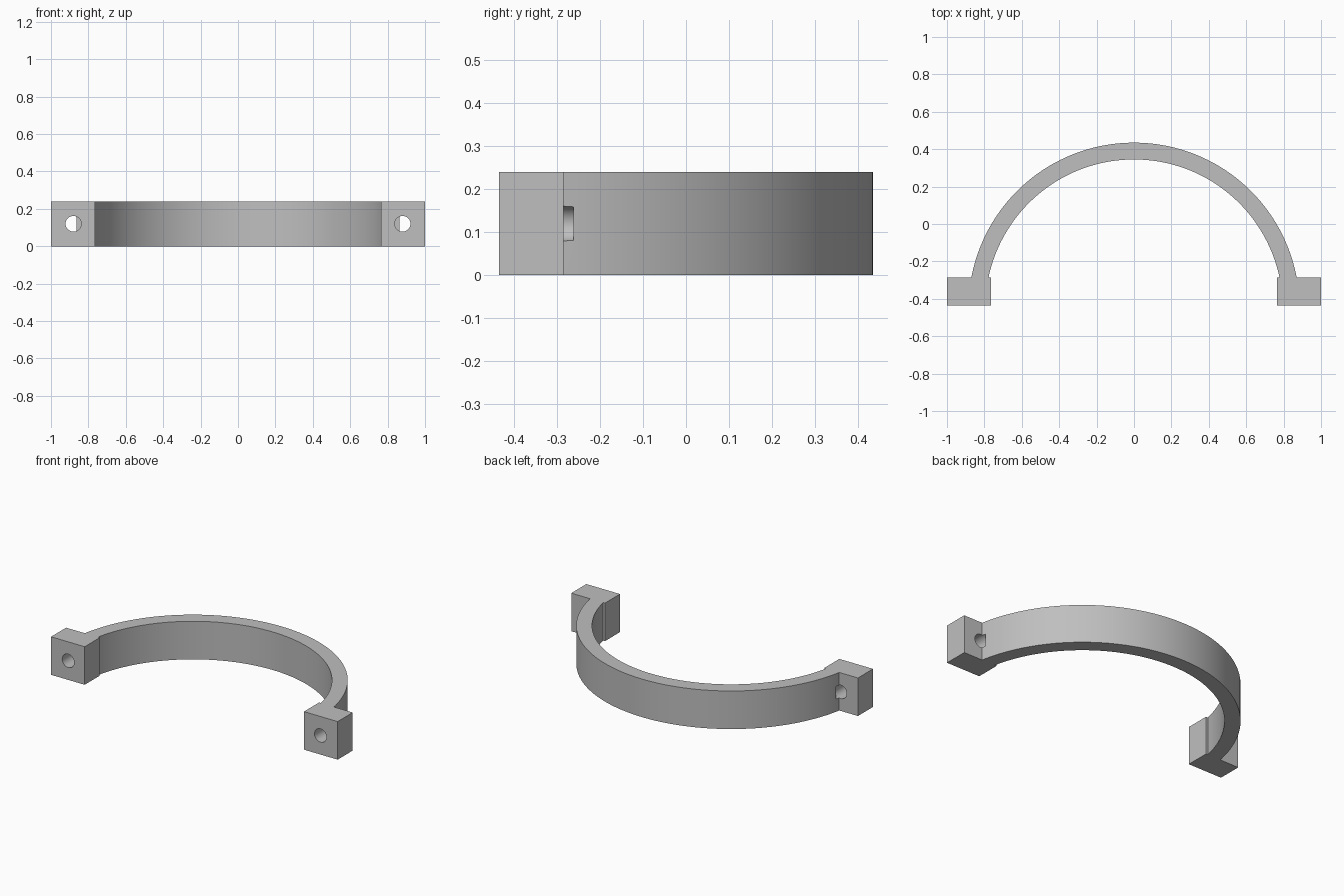
import bpy
import bmesh
import math

HEIGHT = 0.24
CENTER_Y = -0.45          # centre of the arch circle
OUTER_R, INNER_R = 0.885, 0.795
BLOCK_IN, BLOCK_OUT = 0.765, 1.0
FRONT, BACK = -0.435, -0.285
HOLE_X, HOLE_R, HOLE_END = 0.88, 0.042, -0.262
SEGMENTS = 96

cube = bpy.data.objects.get("Cube")
if cube:
    bpy.data.objects.remove(cube, do_unlink=True)

grey = bpy.data.materials.new("plain grey")
grey.use_nodes = True
color = (0.52, 0.52, 0.52, 1)
grey.diffuse_color = color
grey.node_tree.nodes["Principled BSDF"].inputs["Base Color"].default_value = color


def arc(radius):
    """Points from the right end to the left end, starting at the block backs."""
    start = math.asin((BACK - CENTER_Y) / radius)
    sweep = math.pi - 2 * start
    angles = [start + sweep * i / SEGMENTS for i in range(SEGMENTS + 1)]
    return [(radius * math.cos(a), CENTER_Y + radius * math.sin(a)) for a in angles]


# Clamp body: arch and two end blocks as one extruded outline
outline = arc(OUTER_R)
outline += [(-BLOCK_OUT, BACK), (-BLOCK_OUT, FRONT), (-BLOCK_IN, FRONT), (-BLOCK_IN, BACK)]
outline += reversed(arc(INNER_R))
outline += [(BLOCK_IN, BACK), (BLOCK_IN, FRONT), (BLOCK_OUT, FRONT), (BLOCK_OUT, BACK)]

bm = bmesh.new()
base = bm.faces.new([bm.verts.new((x, y, 0)) for x, y in outline])
top = bmesh.ops.extrude_face_region(bm, geom=[base])["geom"]
bmesh.ops.translate(bm, vec=(0, 0, HEIGHT),
                    verts=[v for v in top if isinstance(v, bmesh.types.BMVert)])
bmesh.ops.recalc_face_normals(bm, faces=bm.faces)
mesh = bpy.data.meshes.new("half_clamp")
bm.to_mesh(mesh)
bm.free()
mesh.materials.append(grey)
clamp = bpy.data.objects.new("half_clamp", mesh)
bpy.context.collection.objects.link(clamp)

# Bolt holes through the blocks, notching the foot of the arch
hole_start = FRONT - 0.1
for name, side in (("left", 1), ("right", -1)):
    bpy.ops.mesh.primitive_cylinder_add(
        vertices=32, radius=HOLE_R, depth=HOLE_END - hole_start,
        location=(side * HOLE_X, (HOLE_END + hole_start) / 2, HEIGHT / 2),
        rotation=(math.pi / 2, 0, 0))
    cutter = bpy.context.object
    cutter.name = name + "_hole_cutter"
    cutter.data.materials.append(grey)
    cutter.hide_render = True
    cut = clamp.modifiers.new(name + "_bolt_hole", 'BOOLEAN')
    cut.operation = 'DIFFERENCE'
    cut.solver = 'EXACT'
    cut.object = cutter
    bpy.context.view_layer.objects.active = clamp
    bpy.ops.object.modifier_apply(modifier=cut.name)
    bpy.data.objects.remove(cutter, do_unlink=True)

# Smooth curved walls, sharp corners
bpy.ops.object.select_all(action='DESELECT')
clamp.select_set(True)
bpy.context.view_layer.objects.active = clamp
bpy.ops.object.shade_smooth_by_angle(angle=math.radians(30))
